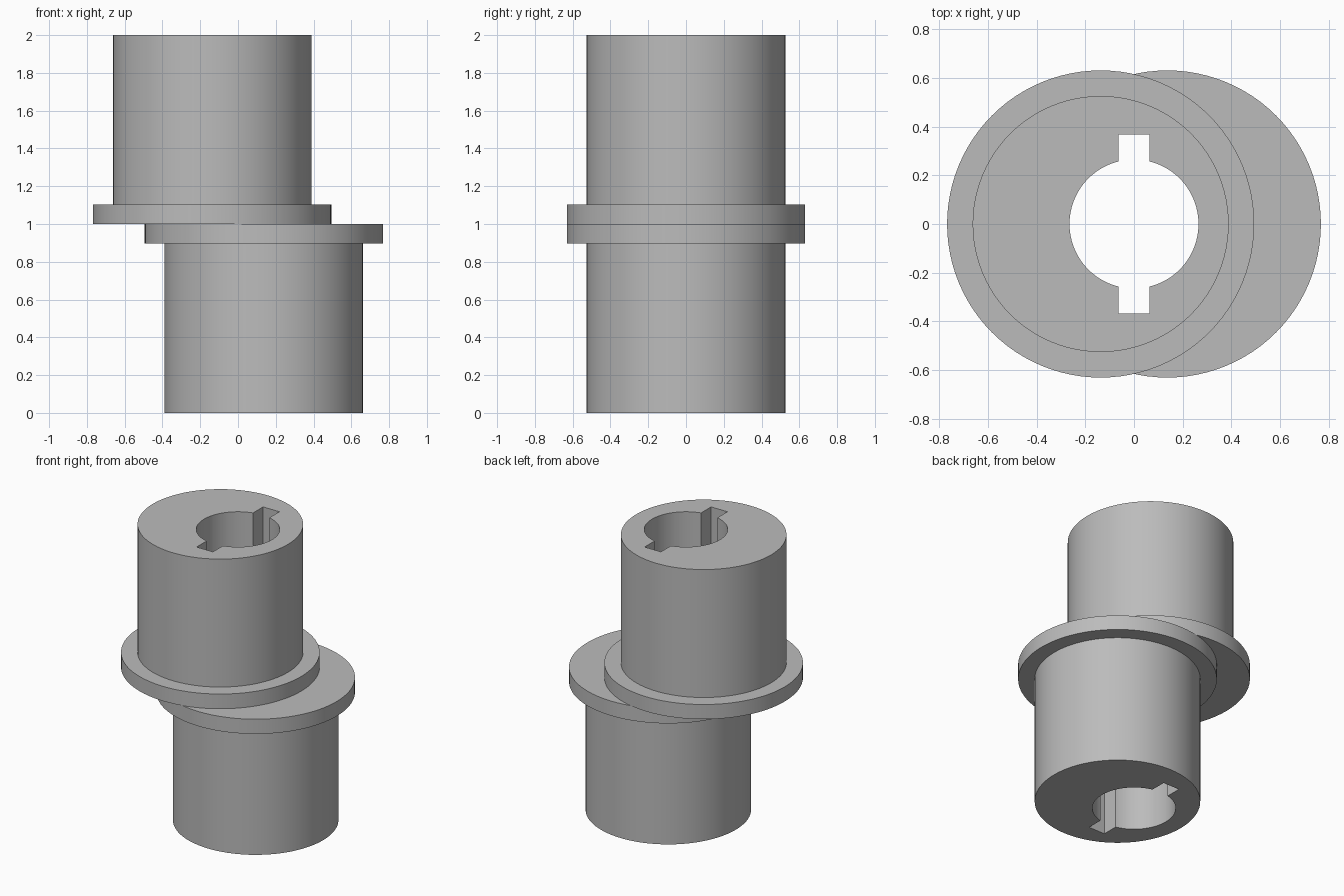
import bpy, bmesh, math
from mathutils import Matrix, Vector

if "Cube" in bpy.data.objects:
    bpy.data.objects.remove(bpy.data.objects["Cube"], do_unlink=True)

OFFSET, BODY_R, FLANGE_R, FLANGE_T = 0.137, 0.526, 0.631, 0.103
BORE_R, KEY_HALF, KEY_REACH, HEIGHT = 0.265, 0.063, 0.368, 2.0
MID = HEIGHT / 2

steel = bpy.data.materials.new("plain grey")
steel.use_nodes = True
GREY = (0.5, 0.5, 0.5, 1)
steel.diffuse_color = GREY
steel.node_tree.nodes["Principled BSDF"].inputs["Base Color"].default_value = GREY


def finish(bm, name):
    bmesh.ops.recalc_face_normals(bm, faces=bm.faces)
    mesh = bpy.data.meshes.new(name)
    bm.to_mesh(mesh)
    bm.free()
    mesh.materials.append(steel)
    obj = bpy.data.objects.new(name, mesh)
    bpy.context.collection.objects.link(obj)
    return obj


def extrude_outline(bm, points, z0, z1):
    face = bm.faces.new([bm.verts.new((x, y, z0)) for x, y in points])
    result = bmesh.ops.extrude_face_region(bm, geom=[face])
    top = [v for v in result["geom"] if isinstance(v, bmesh.types.BMVert)]
    bmesh.ops.translate(bm, verts=top, vec=(0, 0, z1 - z0))


def flanged_sleeve(name, x, side):
    """Stepped cylinder turned about its own axis; side is +1 up, -1 down."""
    bm = bmesh.new()
    profile = [(0, 0), (FLANGE_R, 0), (FLANGE_R, FLANGE_T),
               (BODY_R, FLANGE_T), (BODY_R, MID), (0, MID)]
    verts = [bm.verts.new((r, 0, side * h)) for r, h in profile]
    edges = [bm.edges.new(pair) for pair in zip(verts, verts[1:])]
    bmesh.ops.spin(bm, geom=verts + edges, cent=(0, 0, 0), axis=(0, 0, 1),
                   angle=math.tau, steps=96)
    bmesh.ops.remove_doubles(bm, verts=bm.verts, dist=1e-5)
    bmesh.ops.transform(bm, matrix=Matrix.Translation((x, 0, MID)), verts=bm.verts)
    return finish(bm, name)


def keyed_bore_cutter():
    """Round bore with a square keyway at the front and at the back."""
    start = math.asin(KEY_HALF / BORE_R)
    points = []
    for turn in (0, math.pi):
        a0, a1 = turn - math.pi / 2 + start, turn + math.pi / 2 - start
        points += [(BORE_R * math.cos(a0 + (a1 - a0) * i / 40),
                    BORE_R * math.sin(a0 + (a1 - a0) * i / 40)) for i in range(41)]
        s = 1 if turn == 0 else -1
        points += [(s * KEY_HALF, s * KEY_REACH), (-s * KEY_HALF, s * KEY_REACH)]
    bm = bmesh.new()
    extrude_outline(bm, points, -0.1, HEIGHT + 0.1)
    return finish(bm, "bore_cutter")


cutter = keyed_bore_cutter()
cutter.hide_render = True

# Two offset sleeves meet at mid height and share one straight keyed bore
for name, x, side in (("lower_sleeve", OFFSET, -1), ("upper_sleeve", -OFFSET, 1)):
    sleeve = flanged_sleeve(name, x, side)
    cut = sleeve.modifiers.new("keyed_bore", "BOOLEAN")
    cut.operation, cut.solver, cut.object = "DIFFERENCE", "EXACT", cutter
    bpy.ops.object.select_all(action="DESELECT")
    sleeve.select_set(True)
    bpy.context.view_layer.objects.active = sleeve
    bpy.ops.object.modifier_apply(modifier=cut.name)
    bpy.ops.object.shade_smooth_by_angle(angle=math.radians(30))

bpy.data.objects.remove(cutter, do_unlink=True)
